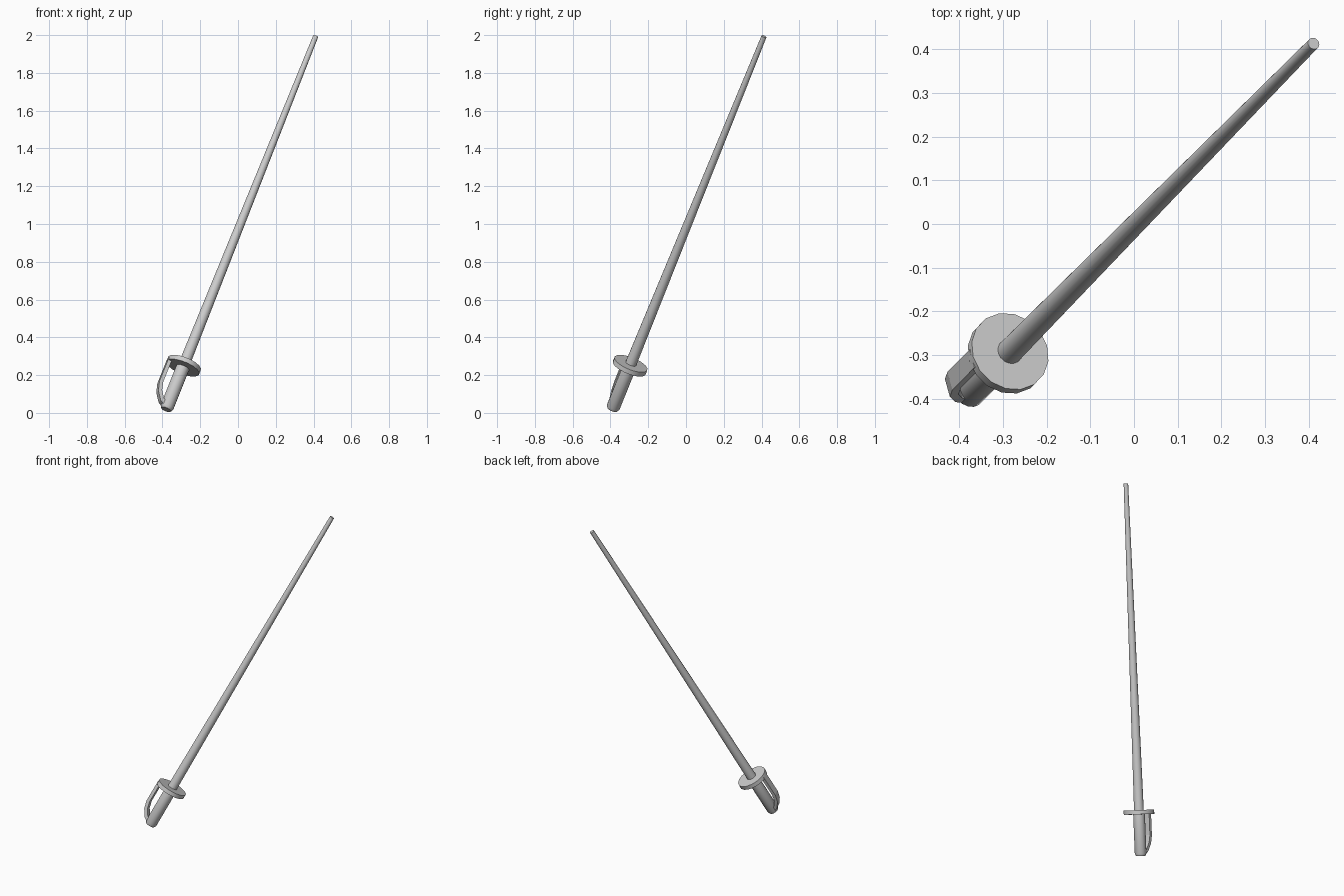
import bpy, bmesh, math
from mathutils import Vector, Matrix

if "Cube" in bpy.data.objects:
    bpy.data.objects.remove(bpy.data.objects["Cube"])

# Sword frame: origin at guard centre, local z along the blade, local x toward the knuckle bow
GUARD = Vector((-0.288, -0.296, 0.25))
TIP = Vector((0.411, 0.413, 1.993))
axis = (TIP - GUARD).normalized()
LENGTH = (TIP - GUARD).length
side = Vector((-0.707, 0.707, 0))
side = (side - axis * side.dot(axis)).normalized()
up = side.cross(axis)
if up.z < 0:
    up = -up
PHI = math.radians(33)
lx = (up * math.cos(PHI) + side * math.sin(PHI)).normalized()
ly = axis.cross(lx)
FRAME = Matrix((lx, ly, axis)).transposed().to_4x4()
FRAME.translation = GUARD


def finish(name, bm, smooth=True):
    bmesh.ops.recalc_face_normals(bm, faces=bm.faces)
    mesh = bpy.data.meshes.new(name)
    bm.to_mesh(mesh)
    bm.free()
    ob = bpy.data.objects.new(name, mesh)
    bpy.context.collection.objects.link(ob)
    ob.matrix_world = FRAME
    if smooth:
        bpy.context.view_layer.objects.active = ob
        ob.select_set(True)
        bpy.ops.object.shade_smooth_by_angle(angle=math.radians(30))
        ob.select_set(False)
    return ob


def lathe(name, profile, sides=16):
    """Capped solid of revolution from (radius, height) points."""
    bm = bmesh.new()
    rings = [[bm.verts.new((r * math.cos(2 * math.pi * i / sides),
                            r * math.sin(2 * math.pi * i / sides), z))
              for i in range(sides)] for r, z in profile]
    for a, b in zip(rings, rings[1:]):
        for i in range(sides):
            j = (i + 1) % sides
            bm.faces.new((a[i], a[j], b[j], b[i]))
    bm.faces.new(rings[0])
    bm.faces.new(rings[-1])
    return finish(name, bm)


def strip(name, outer, inner, half_width):
    """Flat bar: matching outer and inner (x, z) edges swept across y."""
    bm = bmesh.new()
    rings = []
    for (xo, zo), (xi, zi) in zip(outer, inner):
        rings.append([bm.verts.new(p) for p in (
            (xo, -half_width, zo), (xo, half_width, zo),
            (xi, half_width, zi), (xi, -half_width, zi))])
    for a, b in zip(rings, rings[1:]):
        for i in range(4):
            j = (i + 1) % 4
            bm.faces.new((a[i], a[j], b[j], b[i]))
    bm.faces.new(rings[0])
    bm.faces.new(rings[-1])
    return finish(name, bm, smooth=False)


# Tapered round blade
lathe("blade", [(0.030, 0.0), (0.014, LENGTH)])
# Disc guard
lathe("guard", [(0.094, -0.013), (0.094, 0.013)])
# Grip with a chamfered butt
lathe("grip", [(0.028, -0.267), (0.036, -0.252), (0.036, 0.0)])
# Knuckle bow from guard rim to the butt of the grip
strip("knuckle_bow",
      [(0.092, 0.0), (0.092, -0.145), (0.079, -0.195), (0.048, -0.240), (0.028, -0.252)],
      [(0.072, 0.0), (0.072, -0.140), (0.061, -0.185), (0.036, -0.222), (0.020, -0.232)],
      0.022)
